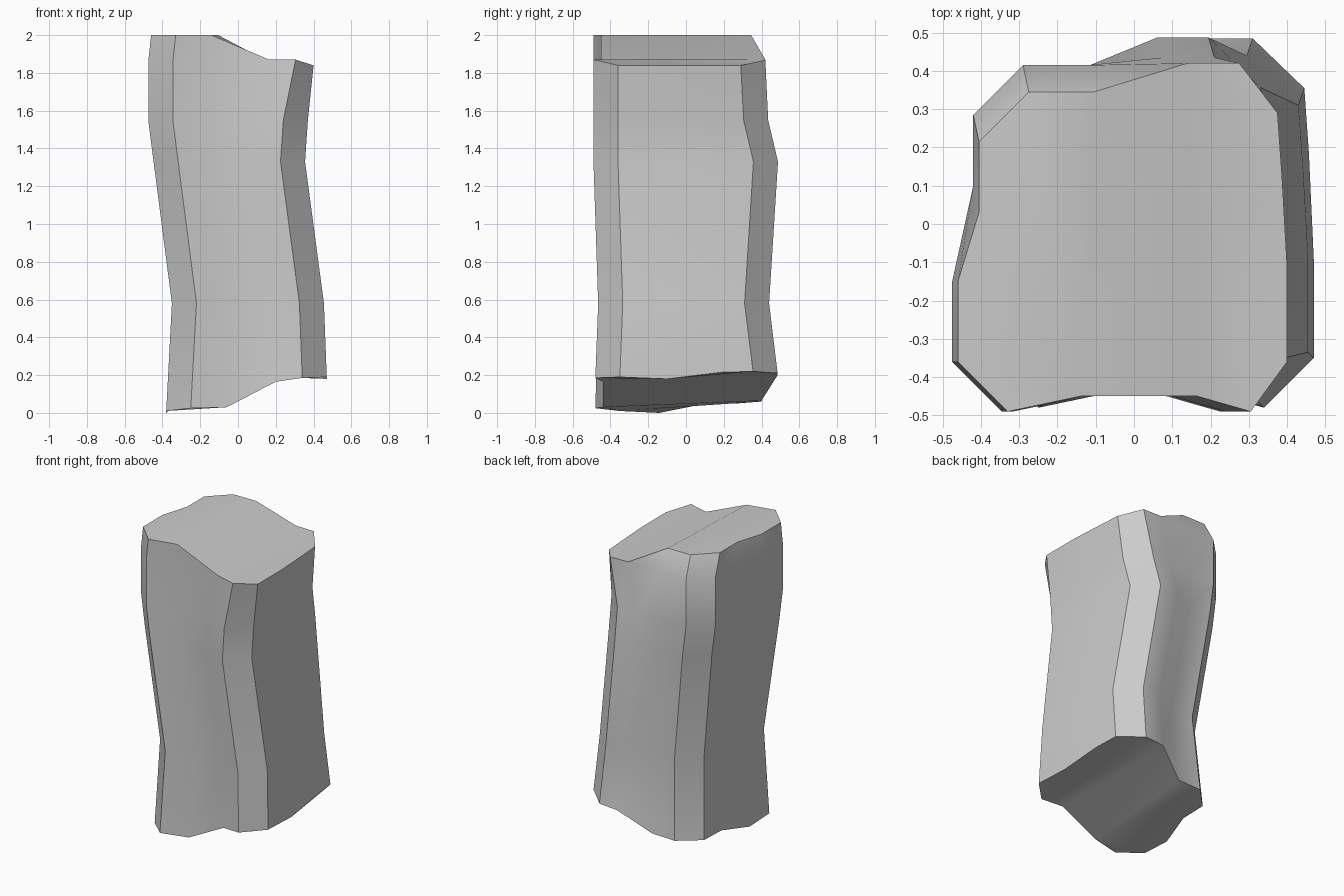
import bpy, bmesh

if "Cube" in bpy.data.objects:
    bpy.data.objects.remove(bpy.data.objects["Cube"])

# Cross-section: four chamfered corners, four points each, as offsets from the corner
FRONT_LEFT = [(0, .34), (0, .13), (.13, 0), (.32, .04)]
FRONT_RIGHT = [(-.27, .04), (-.13, 0), (0, .13), (0, .38)]
BACK_RIGHT = [(.012, -.30), (0, -.13), (-.135, 0), (-.27, 0)]
BACK_LEFT = [(.3, 0), (.13, 0), (0, -.13), (0, -.315)]

# Uneven heights of the lower and upper broken ends, in ring order
BOTTOM = [0, .01, .025, .03, .165, .185, .19, .18,
          .215, .22, .21, .2, .065, .06, .05, .045]
TOP = [2, 2, 2, 2, 1.87, 1.87, 1.84, 1.84,
       1.84, 1.84, 1.868, 1.87, 2, 2, 2, 2]

# Levels: height, left x, right x, front y, back right y, back left y
LEVELS = [
    (None, -.38, .47, -.48, .485, .40),
    (.58, -.35, .455, -.465, .44, .36),
    (1.33, -.447, .355, -.49, .487, .413),
    (1.55, -.475, .37, -.49, .435, .413),
    (1.86, -.475, .40, -.49, .42, .415),
    (None, -.46, .40, -.49, .42, .345),
]


def ring(index):
    z, xl, xr, yf, ybr, ybl = LEVELS[index]
    corners = [(FRONT_LEFT, xl, yf), (FRONT_RIGHT, xr, yf),
               (BACK_RIGHT, xr - .025, ybr), (BACK_LEFT, xl + .055, ybl)]
    points = []
    for offsets, cx, cy in corners:
        for dx, dy in offsets:
            i = len(points)
            right_half = 4 <= i <= 11
            # right chamfers narrow towards the top
            if index >= 4 and right_half and dx < 0:
                dx += .035
            if index == 0:
                h = BOTTOM[i]
            elif index == 5 or (index == 4 and right_half):
                h = TOP[i]
            else:
                h = z
            points.append((cx + dx, cy + dy, h))
    return points


bm = bmesh.new()
rings = [[bm.verts.new(p) for p in ring(i)] for i in range(len(LEVELS))]

# Sides
for low, high in zip(rings, rings[1:]):
    for i in range(16):
        j = (i + 1) % 16
        bm.faces.new((low[i], low[j], high[j], high[i]))

# End caps: left plateau, sloping middle strip, right plateau
for r in (rings[0], rings[-1]):
    bm.faces.new(r[12:] + r[:4])
    bm.faces.new((r[3], r[4], r[11], r[12]))
    bm.faces.new(r[4:12])

bmesh.ops.remove_doubles(bm, verts=bm.verts, dist=.0005)
bmesh.ops.recalc_face_normals(bm, faces=bm.faces)
mesh = bpy.data.meshes.new("stone_pillar")
bm.to_mesh(mesh)
bm.free()

pillar = bpy.data.objects.new("stone_pillar", mesh)
bpy.context.collection.objects.link(pillar)
bpy.context.view_layer.objects.active = pillar
pillar.select_set(True)
bpy.ops.object.shade_smooth_by_angle(angle=.54)
